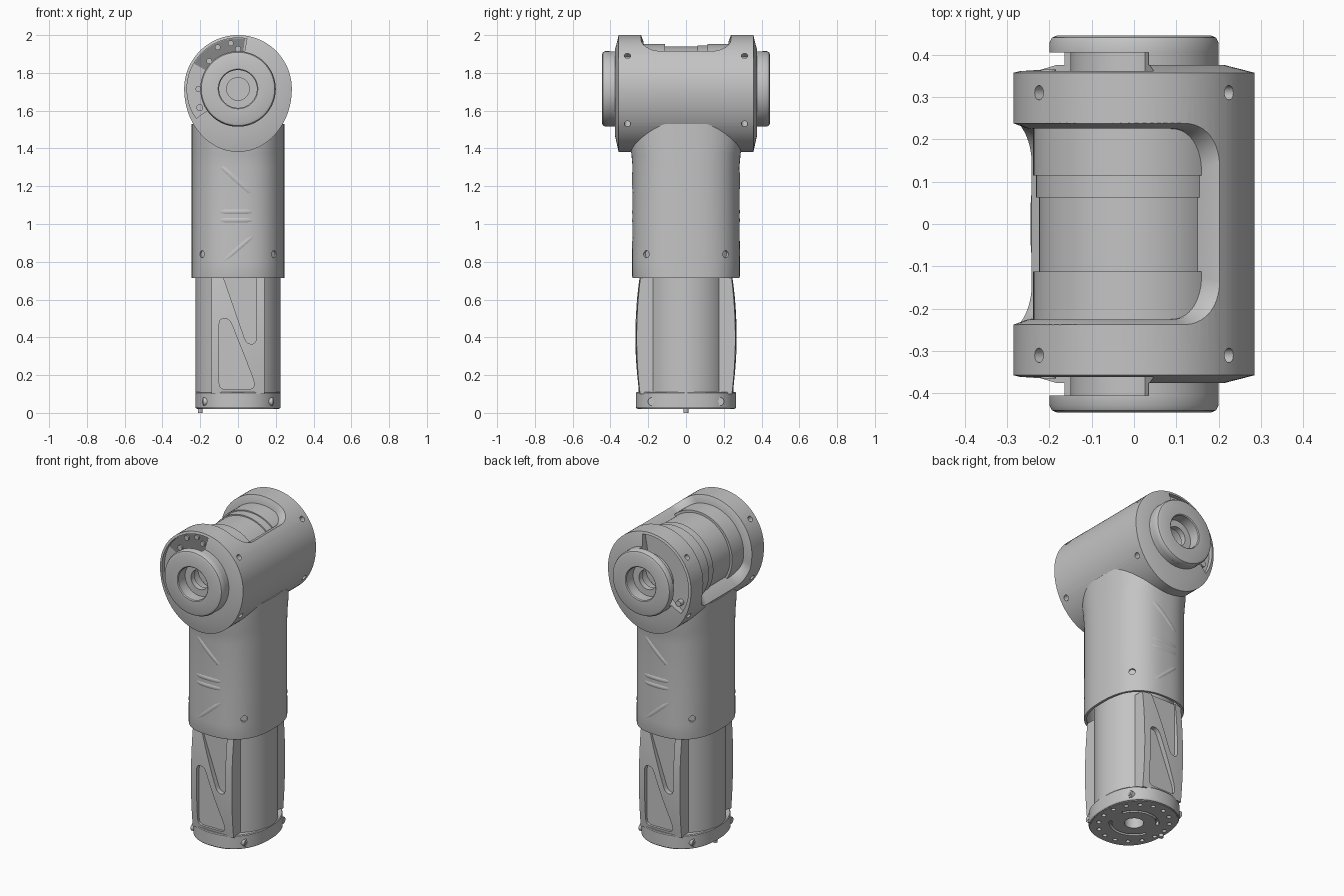
import bpy, bmesh
from math import sin, cos, pi, radians, sqrt
from mathutils import Vector

cube = bpy.data.objects.get("Cube")
if cube:
    bpy.data.objects.remove(cube)

AXIS_Z = 1.715      # height of the head axis
HEAD_R = 0.285


def material(name, v):
    m = bpy.data.materials.new(name)
    m.use_nodes = True
    m.diffuse_color = (v, v, v, 1)
    m.node_tree.nodes["Principled BSDF"].inputs["Base Color"].default_value = (v, v, v, 1)
    return m


GREY = material("light grey", 0.55)
DARK = material("dark grey", 0.24)


def loft(name, rings, loop=False, mat=GREY):
    """Skin closed rings of points; loop joins the last ring to the first."""
    bm = bmesh.new()
    vs = [[bm.verts.new(p) for p in ring] for ring in rings]
    n = len(rings[0])
    for i in range(len(vs) if loop else len(vs) - 1):
        a, b = vs[i], vs[(i + 1) % len(vs)]
        for j in range(n):
            k = (j + 1) % n
            bm.faces.new((a[j], a[k], b[k], b[j]))
    if not loop:
        bm.faces.new(vs[0])
        bm.faces.new(vs[-1])
    bmesh.ops.remove_doubles(bm, verts=bm.verts, dist=1e-5)
    bmesh.ops.recalc_face_normals(bm, faces=bm.faces)
    me = bpy.data.meshes.new(name)
    bm.to_mesh(me)
    bm.free()
    me.materials.append(mat)
    ob = bpy.data.objects.new(name, me)
    bpy.context.collection.objects.link(ob)
    return ob


def polar(r, deg, y, low=1.0):
    s = sin(radians(deg))
    return Vector((r * cos(radians(deg)), y, AXIS_Z + r * s * (low if s < 0 else 1)))


def lathe(name, profile, a0=0, a1=360, low=1.0, mat=GREY):
    """Turn an (r, y) profile about the head axis."""
    full = a1 - a0 == 360
    n = max(6, int((a1 - a0) / 4))
    rings = [[polar(r, a0 + (a1 - a0) * i / n, y, low) for r, y in profile]
             for i in range(n if full else n + 1)]
    return loft(name, rings, full, mat)


def block(r0, r1, y0, y1):
    return [(r0, y0), (r1, y0), (r1, y1), (r0, y1)]


def rod(name, a, b, r, n=20):
    a, b = Vector(a), Vector(b)
    q = (b - a).to_track_quat('Z', 'Y')
    circle = [q @ Vector((r * cos(2 * pi * i / n), r * sin(2 * pi * i / n), 0)) for i in range(n)]
    return loft(name, [[a + c for c in circle], [b + c for c in circle]])


def oval(a, b, z, p, n=96):
    """Superellipse ring."""
    def f(v):
        return abs(v) ** (2 / p) * (1 if v > 0 else -1)
    return [Vector((a * f(cos(2 * pi * (i + .5) / n)), b * f(sin(2 * pi * (i + .5) / n)), z))
            for i in range(n)]


def rounded(pts, r):
    """Round the corners of a 2D outline."""
    out = []
    for i, p in enumerate(pts):
        p = Vector(p)
        u, v = Vector(pts[i - 1]) - p, Vector(pts[(i + 1) % len(pts)]) - p
        a = p + u.normalized() * min(r, u.length * .45)
        b = p + v.normalized() * min(r, v.length * .45)
        out += [a * (1 - t) ** 2 + p * 2 * t * (1 - t) + b * t * t for t in (0, .25, .5, .75, 1)]
    return out


def carve(targets, cutters):
    """Cut every cutter out of every target, then drop the cutters."""
    for ob in targets:
        for c in cutters:
            m = ob.modifiers.new("cut", 'BOOLEAN')
            m.operation, m.solver, m.object = 'DIFFERENCE', 'EXACT', c
        dg = bpy.context.evaluated_depsgraph_get()
        dg.update()
        me = bpy.data.meshes.new_from_object(ob.evaluated_get(dg))
        ob.modifiers.clear()
        ob.data = me
    for c in cutters:
        bpy.data.objects.remove(c)


# Head shell with a wide opening, end recesses and screw holes
head = lathe("head_shell", [(.1, -.375), (.215, -.375), (HEAD_R, -.357), (HEAD_R, .357),
                            (.215, .375), (.1, .375)], low=1.17)
START, END = 48, 212
MID = (START + END) / 2
rings = []
for i in range(61):
    ang = MID - (END - START) / 2 * cos(pi * i / 60)
    d = min(.1, radians(min(ang - START, END - ang)) * HEAD_R)
    h = .225 - .1 + sqrt(max(0, .01 - (.1 - d) ** 2))
    wide = MID + (ang - MID) * 1.06
    rings.append([polar(.2, ang, -h), polar(.25, ang, -h), polar(.31, wide, -h - .022),
                  polar(.31, wide, h + .022), polar(.25, ang, h), polar(.2, ang, h)])
cutters = [loft("opening_cutter", rings)]
for s in (-1, 1):
    cutters.append(lathe("recess_cutter", block(.14, .27, s * .335, s * .4), 80, 215))
    for ang in (38, 142, 218, 322):
        cutters.append(rod("hole_cutter", polar(.255, ang, s * .31), polar(.4, ang, s * .31), .017))
carve([head], cutters)

# Drive unit visible through the opening
lathe("drive_unit", [(.11, -.23), (.238, -.23), (.238, -.112), (.224, -.112), (.224, .062),
                     (.231, .062), (.231, .115), (.238, .115), (.238, .23), (.11, .23)])

# End hubs
for s, side in ((-1, "front"), (1, "back")):
    lathe(side + "_hub_cap", [(.1, s * .405), (.2, s * .405), (.2, s * .428), (.194, s * .44),
                              (.182, s * .445), (.105, s * .445), (.1, s * .44)])
    lathe(side + "_hub_neck", block(.1, .15, s * .33, s * .407))
    lathe(side + "_hub_collar", block(.14, .2, s * .36, s * .407), 215, 440)
    lathe(side + "_bore_ring", block(.06, .102, s * .34, s * .375))
    lathe(side + "_bore_end", block(0, .102, s * .22, s * .25))
    rod(side + "_stop_screw", polar(.225, 206, s * .33), polar(.225, 206, s * .365), .018)
for r, ang in ((.245, 99), (.245, 116), (.212, 90), (.213, 136), (.21, 180)):
    rod("recess_screw", polar(r, ang, -.33), polar(r, ang, -.352), .015)
lathe("front_recess_plate", block(.152, .268, -.341, -.334), 82, 150, mat=DARK)

# Upper arm sleeve: thin tube flaring into the head
A, B, P = .245, .283, 2.5
outer = [(0, .715), (.002, .722), (.002, .8), (0, 1.0), (0, 1.3), (.006, 1.37), (.018, 1.43),
         (.018, 1.53)]
tube = [oval(A, B + d, z, P) for d, z in outer]
tube += [oval(A - .014, B - .014, z, P) for z in (1.53, .715)]
sleeve = loft("arm_sleeve", tube, loop=True)
CORNERS = [(sx, sy) for sx in (-1, 1) for sy in (-1, 1)]
carve([sleeve], [rod("hole_cutter", (sx * .18, sy * .2, .84), (sx * .25, sy * .27, .84), .019)
                 for sx, sy in CORNERS])
for sx, sy in CORNERS:
    rod("sleeve_screw", (sx * .165, sy * .185, .84), (sx * .182, sy * .202, .84), .019)

# Soft raised ribs on the front and back of the sleeve
for s in (-1, 1):
    for x0, z0, x1, z1 in ((-.1, 1.32, .08, 1.15), (-.11, 1.065, .09, 1.065),
                           (-.11, 1.02, .09, 1.02), (.09, .95, -.1, .78)):
        rings = []
        side = Vector((z1 - z0, 0, x1 - x0)).normalized()
        side.x *= s
        for i in range(9):
            t = i / 8
            x = x0 + (x1 - x0) * t
            y = B * (1 - (abs(x) / A) ** P) ** (1 / P) - .008 - .006 * abs(2 * t - 1) ** 4
            p = Vector((-s * x, s * y, z0 + (z1 - z0) * t))
            rings.append([p + side * .018 * cos(k * pi / 6) + Vector((0, .012 * sin(k * pi / 6), 0))
                          for k in range(12)])
        loft("sleeve_rib", rings)

# Lower tube and its barrel-shaped covers with pockets
rod("lower_tube", (0, 0, .1), (0, 0, .8), .225, n=72)
POCKETS = (((-.1, .125), (.085, .125), (.085, .17), (-.045, .5), (-.1, .5)),
           ((-.085, .74), (.045, .365), (.097, .365), (.097, .74)))
for s, side in ((-1, "front"), (1, "back")):
    rings = []
    for i in range(13):
        z = .1 + .62 * i / 12
        bulge = .268 - .018 * ((z - .4) / .3) ** 2
        face = [(x * .014, bulge - .35 * (x * .014) ** 2) for x in range(-10, 11)]
        rings.append([Vector((-s * x, s * y, z)) for x, y in face + [(.14, .1), (-.14, .1)]])
    cover = loft(side + "_cover", rings)
    cuts = []
    for shape in POCKETS:
        line = rounded(shape, .035)
        cuts.append(loft("pocket_cutter", [[Vector((-s * p.x, s * y, p.y)) for p in line]
                                           for y in (.237, .35)]))
    carve([cover], cuts)

# Base ring and mounting plate with bolt holes, arc grooves and centre bore
base = loft("base_ring", [oval(.222, .262, .024, 2.3), oval(.226, .266, .03, 2.3),
                          oval(.226, .266, .105, 2.3), oval(.222, .262, .11, 2.3)])
plate = loft("mounting_plate", [oval(.217, .257, .02, 2.3), oval(.217, .257, .027, 2.3)])
cuts = [rod("bore_cutter", (0, 0, 0), (0, 0, .09), .055, n=32)]
for i in range(16):
    a = 2 * pi * (i + .5) / 16
    x, y = .19 * cos(a), .215 * sin(a)
    cuts.append(rod("hole_cutter", (x, y, 0), (x, y, .06), .013, n=12))
for start in (20, 200):
    arc = []
    for i in range(25):
        a = radians(start + 130 * i / 24)
        arc.append([Vector((r * cos(a), r * sin(a), z)) for r, z in
                    ((.125, .01), (.14, .01), (.14, .045), (.125, .045))])
    cuts.append(loft("groove_cutter", arc))
carve([base, plate], cuts)
rod("locating_pin", (-.2, 0, 0), (-.2, 0, .04), .013)
for sx, sy in CORNERS:
    rod("base_boss", (sx * .14, sy * .18, .06), (sx * .184, sy * .18, .06), .022)
    rod("base_screw", (sx * .18, sy * .18, .06), (sx * .188, sy * .18, .06), .011)

# Smooth shading with sharp edges kept
bpy.ops.object.select_all(action='DESELECT')
for ob in bpy.context.scene.objects:
    if ob.type == 'MESH':
        ob.select_set(True)
        bpy.context.view_layer.objects.active = ob
bpy.ops.object.shade_smooth_by_angle(angle=radians(32))
